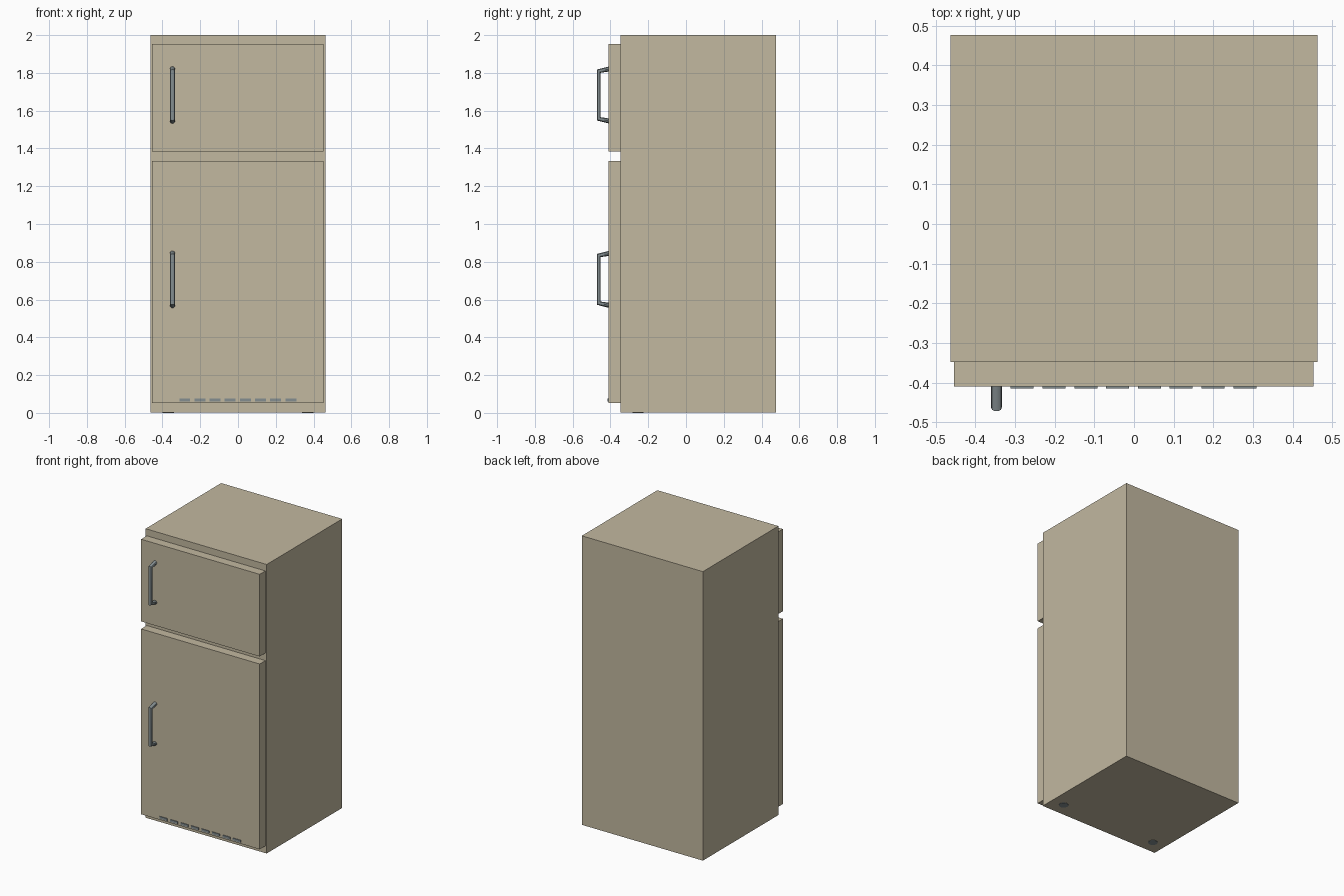
import bpy
import math

default = bpy.data.objects.get("Cube")
if default:
    bpy.data.objects.remove(default, do_unlink=True)


def material(name, rgb):
    m = bpy.data.materials.new(name)
    m.use_nodes = True
    m.diffuse_color = (*rgb, 1)
    m.node_tree.nodes["Principled BSDF"].inputs["Base Color"].default_value = (*rgb, 1)
    return m


cream = material("cream enamel", (0.54, 0.48, 0.35))
steel = material("grey metal", (0.23, 0.27, 0.28))


def box(name, mat, x, y, z):
    """Box from (low, high) ranges on each axis."""
    ranges = (x, y, z)
    bpy.ops.mesh.primitive_cube_add(size=1, location=[(a + b) / 2 for a, b in ranges])
    ob = bpy.context.object
    ob.name = name
    ob.scale = [b - a for a, b in ranges]
    bpy.ops.object.transform_apply(location=False, rotation=False, scale=True)
    ob.data.materials.append(mat)
    return ob


def handle(name, z):
    """Bent rod: two slightly splayed legs and an upright grip."""
    door_y, grip_y = -0.405, -0.462
    path = [(door_y, z + 0.138), (grip_y, z + 0.126),
            (grip_y, z - 0.126), (door_y, z - 0.138)]
    curve = bpy.data.curves.new(name, "CURVE")
    curve.dimensions = "3D"
    curve.bevel_depth = 0.014
    curve.bevel_resolution = 3
    curve.use_fill_caps = True
    spline = curve.splines.new("POLY")
    spline.points.add(len(path) - 1)
    for point, (py, pz) in zip(spline.points, path):
        point.co = (-0.347, py, pz, 1)
    ob = bpy.data.objects.new(name, curve)
    bpy.context.collection.objects.link(ob)
    bpy.ops.object.select_all(action="DESELECT")
    ob.select_set(True)
    bpy.context.view_layer.objects.active = ob
    bpy.ops.object.convert(target="MESH")
    ob = bpy.context.object
    ob.name = name
    ob.data.materials.clear()
    ob.data.materials.append(steel)
    bpy.ops.object.shade_smooth_by_angle(angle=math.radians(35))


# Cabinet and doors
box("cabinet", cream, (-0.463, 0.463), (-0.348, 0.477), (0.002, 2))
for label, z in (("freezer_door", (1.385, 1.953)), ("fridge_door", (0.052, 1.333))):
    box(label, cream, (-0.454, 0.453), (-0.41, -0.348), z)

# Door handles
handle("freezer_handle", 1.683)
handle("fridge_handle", 0.707)

# Row of vent slats along the foot of the lower door
for i in range(8):
    cx = -0.282 + 0.0802 * i
    box(f"vent_slat_{i + 1}", steel, (cx - 0.029, cx + 0.029),
        (-0.415, -0.409), (0.061, 0.077))

# Feet pads under the front corners
for side, x in (("left", 0.369), ("right", -0.369)):
    bpy.ops.mesh.primitive_cylinder_add(vertices=24, radius=0.03, depth=0.006,
                                        location=(x, -0.254, 0.003))
    foot = bpy.context.object
    foot.name = f"{side}_foot"
    foot.data.materials.append(steel)
    bpy.ops.object.shade_smooth_by_angle(angle=math.radians(35))
